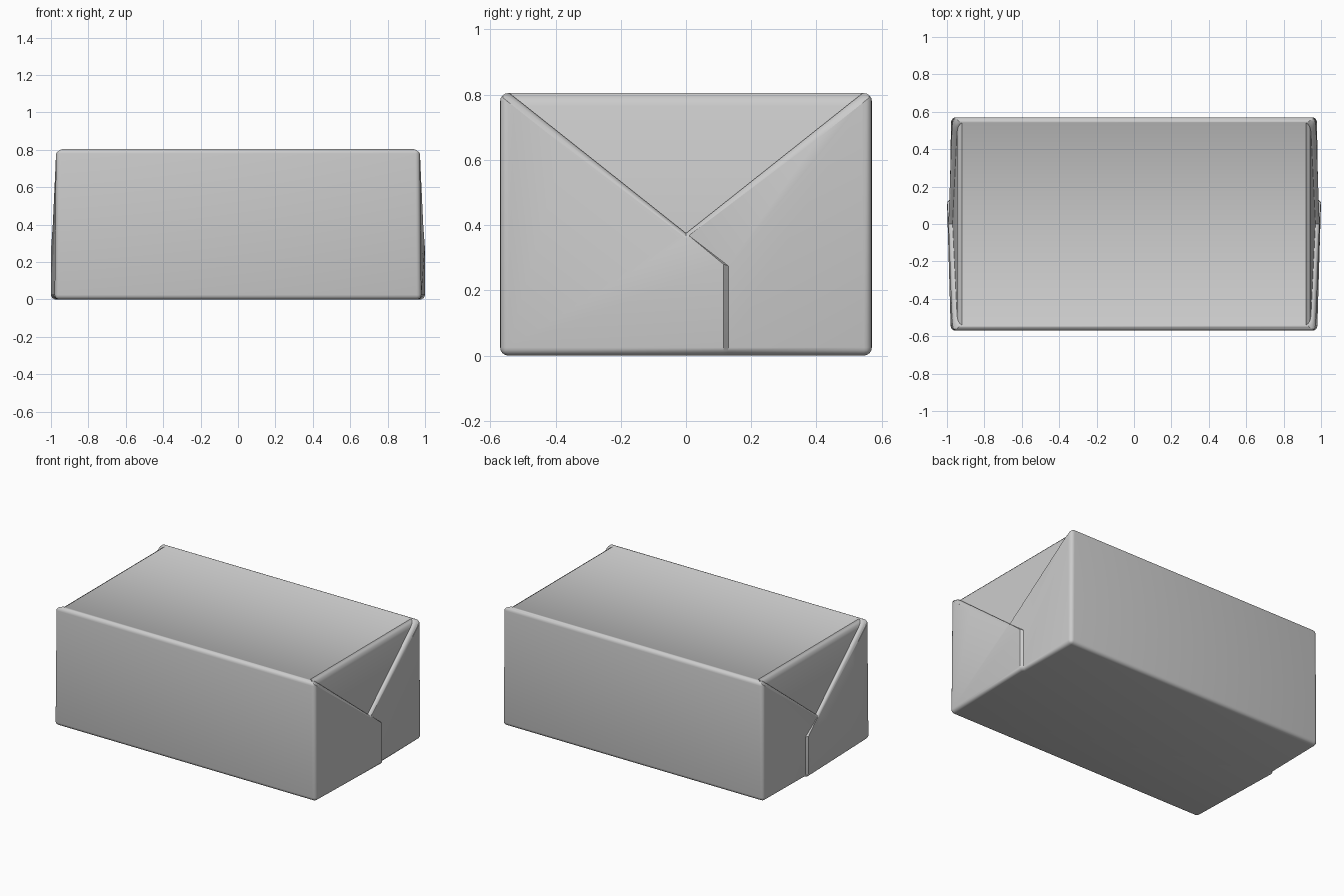
import bpy, bmesh

cube = bpy.data.objects.get("Cube")
if cube:
    bpy.data.objects.remove(cube)

paper = bpy.data.materials.new("grey wrapping paper")
paper.use_nodes = True
GREY = (0.6, 0.6, 0.6, 1)
paper.diffuse_color = GREY
paper.node_tree.nodes["Principled BSDF"].inputs["Base Color"].default_value = GREY

Y, TOP, APEX = 0.57, 0.805, 0.375


def make_object(name, bm):
    bmesh.ops.recalc_face_normals(bm, faces=bm.faces)
    mesh = bpy.data.meshes.new(name)
    bm.to_mesh(mesh)
    bm.free()
    mesh.materials.append(paper)
    obj = bpy.data.objects.new(name, mesh)
    bpy.context.collection.objects.link(obj)
    return obj


# Wrapped box: each end has a front flap lapping over the rear flap
END = {
    "front_low": (0.98, -Y, 0), "front_top": (0.972, -Y, TOP),
    "back_top": (0.972, Y, TOP), "back_low": (0.978, Y, 0),
    "tip": (0.992, 0, APEX),
    "lap_out": (0.999, 0.115, 0.28), "lap_in": (0.985, 0.13, 0.275),
    "lap_out_low": (1.0, 0.115, 0), "lap_in_low": (0.985, 0.13, 0),
}
OUTLINE = ["front_low", "front_top", "back_top", "back_low", "lap_in_low", "lap_out_low"]
END_FACES = [
    ["front_low", "front_top", "tip"],
    ["front_low", "tip", "lap_out", "lap_out_low"],
    ["front_top", "back_top", "tip"],
    ["tip", "lap_in", "lap_out"],
    ["lap_out", "lap_in", "lap_in_low", "lap_out_low"],
    ["tip", "back_top", "lap_in"],
    ["lap_in", "back_top", "back_low", "lap_in_low"],
]
bm = bmesh.new()
ends = []
for side in (1, -1):
    v = {key: bm.verts.new((side * x, y, z)) for key, (x, y, z) in END.items()}
    for keys in END_FACES:
        bm.faces.new([v[k] for k in keys])
    ends.append(v)
left, right = ends
for a, b in zip(OUTLINE[:3], OUTLINE[1:4]):
    bm.faces.new([left[a], left[b], right[b], right[a]])
low = ["back_low", "lap_in_low", "lap_out_low", "front_low"]
bm.faces.new([left[k] for k in low] + [right[k] for k in reversed(low)])

# Round the outer edges
edges = [bm.edges.get((v[a], v[b])) for v in ends
         for a, b in zip(OUTLINE, OUTLINE[1:] + OUTLINE[:1])]
edges += [bm.edges.get((left[k], right[k])) for k in OUTLINE[:4]]
bmesh.ops.recalc_face_normals(bm, faces=bm.faces)
bmesh.ops.bevel(bm, geom=edges, offset=0.025, segments=4, profile=0.5, affect='EDGES')
package = make_object("wrapped_package", bm)

# Cutter for the tucked triangle, with a rounded flap rim and rounded top fold
ROWS = [(APEX, 0.97), (0.765, 0.946), (0.785, 0.941), (0.797, 0.932), (0.803, 0.92), (0.84, 0.9)]
RIM = [(0, 0), (0.008, 0), (0.016, 0.005), (0.022, 0.014), (0.026, 0.03), (0.12, 0.03)]


def triangle_cutter(side):
    bm = bmesh.new()
    rings = []
    for depth, flare in RIM:
        tip = bm.verts.new((side * (ROWS[0][1] + depth), 0, APEX - flare))
        arms = [[bm.verts.new((side * (x + depth), s * (z - APEX + flare) * 1.26, z))
                 for z, x in ROWS[1:]] for s in (-1, 1)]
        rings.append([tip] + arms[0] + arms[1][::-1])
    n = len(rings[0])
    for r, q in zip(rings, rings[1:]):
        for i in range(n):
            j = (i + 1) % n
            bm.faces.new([r[i], r[j], q[j], q[i]])
    for r in (rings[0], rings[-1]):
        bm.faces.new([r[0], r[1], r[-1]])
        for i in range(1, n // 2):
            bm.faces.new([r[i], r[i + 1], r[n - i - 1], r[n - i]])
    cutter = make_object("fold_cutter", bm)
    cutter.hide_render = True
    return cutter


bpy.context.view_layer.objects.active = package
package.select_set(True)
for side in (1, -1):
    cutter = triangle_cutter(side)
    mod = package.modifiers.new("fold", 'BOOLEAN')
    mod.operation, mod.solver, mod.object = 'DIFFERENCE', 'EXACT', cutter
    bpy.ops.object.modifier_apply(modifier=mod.name)
    bpy.data.objects.remove(cutter)

bpy.ops.object.select_all(action='DESELECT')
package.select_set(True)
bpy.context.view_layer.objects.active = package
bpy.ops.object.shade_smooth_by_angle(angle=0.7)
